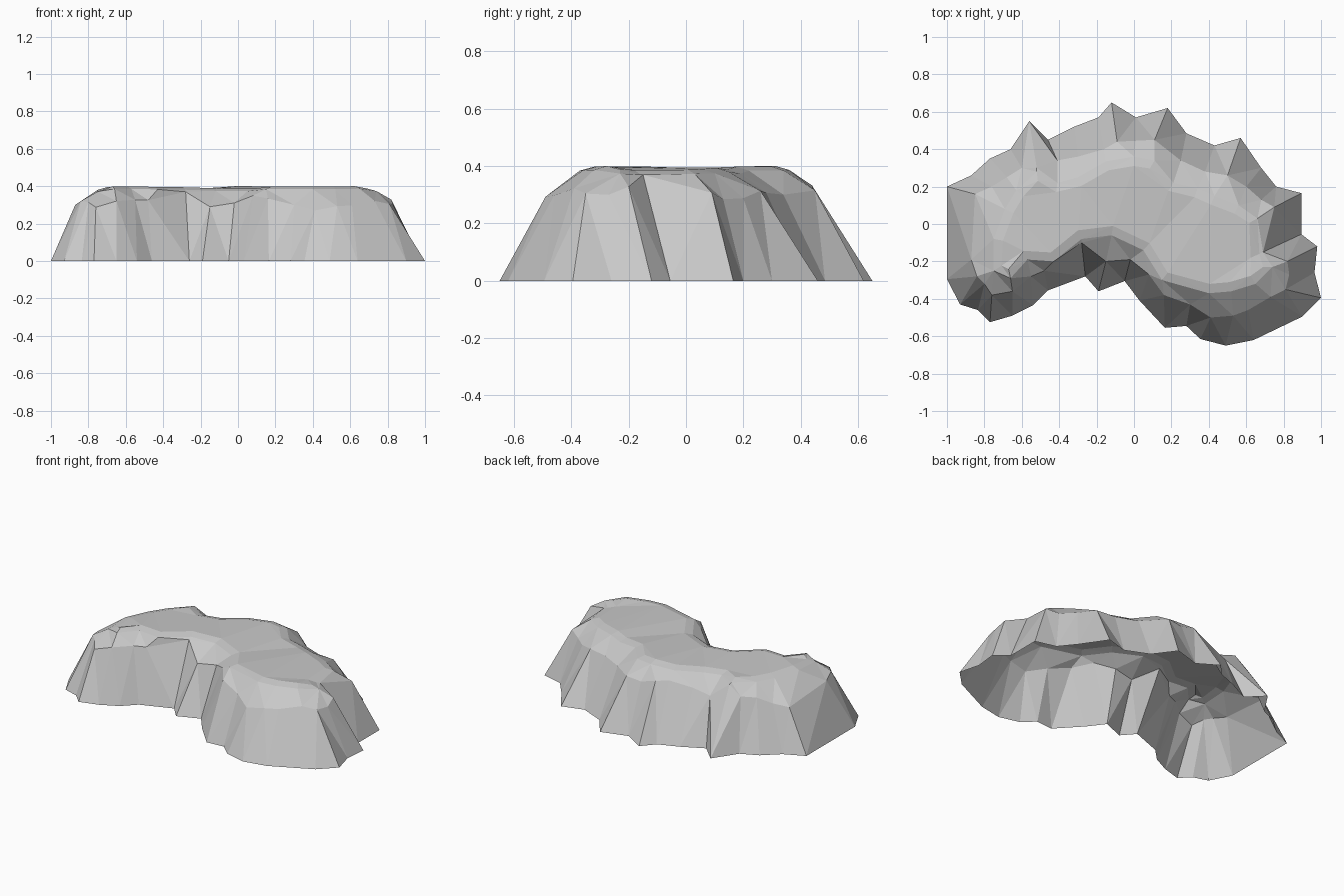
import bpy, bmesh, random
from mathutils import Vector

random.seed(4)
if "Cube" in bpy.data.objects:
    bpy.data.objects.remove(bpy.data.objects["Cube"], do_unlink=True)

# Foot of the cliff, clockwise from the rear right corner
FOOT = [(-1, .2), (-.87, .26), (-.77, .35), (-.66, .4), (-.56, .55), (-.46, .45),
        (-.32, .52), (-.19, .57), (-.12, .65), (.01, .57), (.18, .62), (.28, .485),
        (.43, .42), (.57, .46), (.68, .3), (.76, .2), (.895, .165), (.895, -.055),
        (.98, -.12), (.965, -.26), (1, -.395), (.9, -.495), (.64, -.62), (.49, -.65),
        (.355, -.615), (.28, -.545), (.165, -.555), (.03, -.41), (-.05, -.305),
        (-.19, -.36), (-.26, -.28), (-.46, -.355), (-.54, -.435), (-.65, -.49),
        (-.77, -.525), (-.835, -.46), (-.93, -.43), (-1, -.295)]

# Rounded shoulder, one point above each foot point
SHOULDER = [(-.85, .16), (-.76, .2), (-.68, .25), (-.6, .3), (-.52, .3), (-.41, .34),
            (-.3, .36), (-.16, .4), (-.09, .44), (.01, .445), (.11, .45), (.25, .34),
            (.38, .28), (.5, .26), (.6, .2), (.68, .13), (.75, .09), (.69, -.15),
            (.82, -.2), (.83, -.27), (.81, -.35), (.73, -.39), (.61, -.46), (.53, -.49),
            (.41, -.5), (.3, -.43), (.16, -.38), (.08, -.27), (-.02, -.19),
            (-.15, -.2), (-.28, -.1), (-.48, -.25), (-.55, -.28), (-.65, -.36),
            (-.76, -.38), (-.8, -.32), (-.84, -.28), (-.87, -.19)]

# Edge of the plateau, same direction
RIM = [(-.69, .08), (-.63, .18), (-.52, .28), (-.41, .22), (-.3, .25), (-.15, .335),
       (0, .36), (.11, .34), (.21, .22), (.34, .19), (.43, .15), (.56, .1), (.66, .03),
       (.67, -.16), (.74, -.23), (.65, -.32), (.52, -.36), (.4, -.37), (.15, -.3),
       (.05, -.14), (-.12, -.06), (-.28, -.08), (-.43, -.2), (-.57, -.19),
       (-.66, -.29), (-.75, -.25), (-.75, -.08)]


def distance_to_loop(p, loop):
    """Shortest distance from p to a closed outline."""
    gaps = []
    for a, b in zip(loop, loop[1:] + loop[:1]):
        edge = b - a
        t = max(0, min(1, (p - a).dot(edge) / edge.length_squared))
        gaps.append((a + edge * t - p).length)
    return min(gaps)


def zip_loops(bm, outer, inner):
    """Join two closed loops of unequal count with triangles."""
    i = j = 0
    n, m = len(outer), len(inner)
    while i < n or j < m:
        a, b = outer[i % n], inner[j % m]
        a2, b2 = outer[(i + 1) % n], inner[(j + 1) % m]
        step_outer = j == m or (i < n and (a2.co - b.co).length < (b2.co - a.co).length)
        bm.faces.new((a, a2, b) if step_outer else (a, b2, b))
        if step_outer:
            i += 1
        else:
            j += 1


stone = bpy.data.materials.new("stone grey")
stone.use_nodes = True
grey = (.58, .58, .58, 1)
stone.diffuse_color = grey
stone.node_tree.nodes["Principled BSDF"].inputs["Base Color"].default_value = grey

bm = bmesh.new()
rim_pts = [Vector(p) for p in RIM]

# Three rings: foot, shoulder, rim; the shoulder height follows a convex slope
foot = [bm.verts.new((*p, 0)) for p in FOOT]
shoulder = []
for f, s in zip(FOOT, SHOULDER):
    p = Vector(s)
    run = (p - Vector(f)).length
    t = run / (run + distance_to_loop(p, rim_pts))
    shoulder.append(bm.verts.new((*p, .375 * t + .34 * t * (1 - t))))
rim = [bm.verts.new((*p, random.uniform(.37, .388))) for p in RIM]

# Cliff walls, left open underneath
for k in range(len(foot)):
    n = (k + 1) % len(foot)
    bm.faces.new((foot[k], foot[n], shoulder[n], shoulder[k]))
zip_loops(bm, shoulder, rim)

# Plateau top, raised slightly inside its rim
cap = bm.faces.new(rim[::-1])
bm.normal_update()
bmesh.ops.inset_region(bm, faces=[cap], thickness=.05, depth=.014)
bmesh.ops.triangulate(bm, faces=bm.faces[:])
bmesh.ops.recalc_face_normals(bm, faces=bm.faces[:])
if sum(f.normal.z * f.calc_area() for f in bm.faces) < 0:
    bmesh.ops.reverse_faces(bm, faces=bm.faces[:])

mesh = bpy.data.meshes.new("rock_plateau")
bm.to_mesh(mesh)
bm.free()
mesh.materials.append(stone)
plateau = bpy.data.objects.new("rock_plateau", mesh)
bpy.context.collection.objects.link(plateau)
